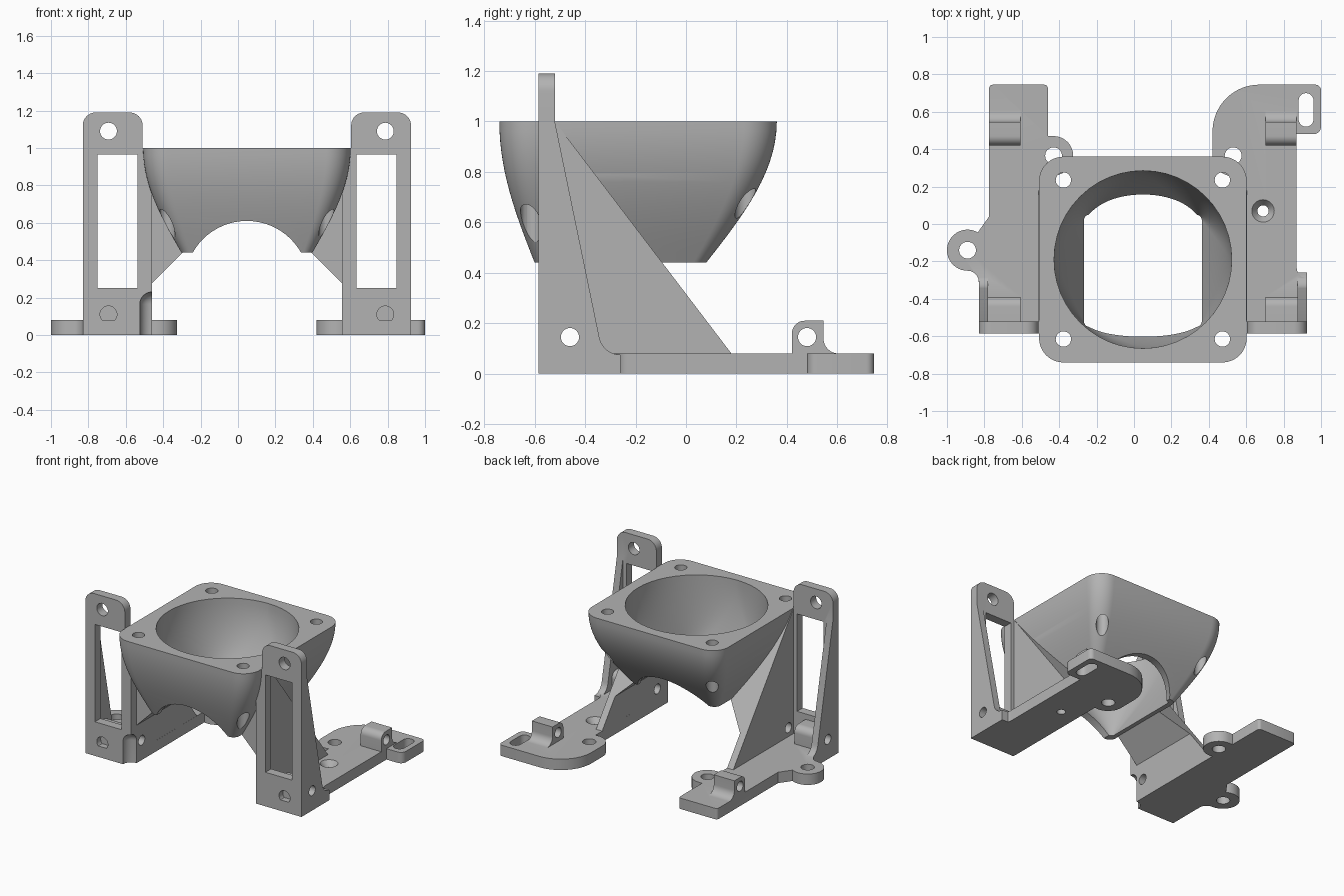
import bpy, bmesh
from math import sin, cos, pi, radians

cube = bpy.data.objects.get("Cube")
if cube:
    bpy.data.objects.remove(cube, do_unlink=True)

MID = 0.0475  # the legs mirror about this x

grey = bpy.data.materials.new("light grey")
grey.use_nodes = True
grey.diffuse_color = (0.45, 0.45, 0.45, 1)
grey.node_tree.nodes["Principled BSDF"].inputs["Base Color"].default_value = grey.diffuse_color


def make(name, rings):
    """Loft closed rings of equal length and cap both ends."""
    bm = bmesh.new()
    loops = [[bm.verts.new(p) for p in ring] for ring in rings]
    for a, b in zip(loops, loops[1:]):
        for i in range(len(a)):
            j = (i + 1) % len(a)
            bm.faces.new((a[i], a[j], b[j], b[i]))
    bm.faces.new(loops[0][::-1])
    bm.faces.new(loops[-1])
    bmesh.ops.recalc_face_normals(bm, faces=bm.faces)
    mesh = bpy.data.meshes.new(name)
    bm.to_mesh(mesh)
    bm.free()
    mesh.materials.append(grey)
    obj = bpy.data.objects.new(name, mesh)
    bpy.context.collection.objects.link(obj)
    return obj


def prism(name, pts, axis, a, b):
    """Extrude a 2D outline along an axis from a to b."""
    place = {"x": lambda p, d: (d, p[0], p[1]),
             "y": lambda p, d: (p[0], d, p[1]),
             "z": lambda p, d: (p[0], p[1], d)}[axis]
    return make(name, [[place(p, d) for p in pts] for d in (a, b)])


def arc(cx, cy, r, a0, a1, n=10):
    return [(cx + r * cos(radians(a0 + (a1 - a0) * i / n)),
             cy + r * sin(radians(a0 + (a1 - a0) * i / n))) for i in range(n + 1)]


def circle(cx, cy, r, n=32):
    return arc(cx, cy, r, 0, 360 - 360 / n, n - 1)


def rounded(cx, cy, hx, hy, r, n=12):
    pts = []
    for sx, sy, a in ((1, 1, 0), (-1, 1, 90), (-1, -1, 180), (1, -1, 270)):
        pts += arc(cx + sx * (hx - r), cy + sy * (hy - r), r, a, a + 90, n)
    return pts


def combine(obj, others, op):
    for other in others:
        mod = obj.modifiers.new("join", "BOOLEAN")
        mod.operation, mod.solver, mod.object = op, "EXACT", other
        bpy.context.view_layer.update()
        dg = bpy.context.evaluated_depsgraph_get()
        mesh = bpy.data.meshes.new_from_object(obj.evaluated_get(dg))
        obj.modifiers.clear()
        obj.data = mesh
        bpy.data.objects.remove(other, do_unlink=True)


def finish(obj):
    bpy.ops.object.select_all(action="DESELECT")
    obj.select_set(True)
    bpy.context.view_layer.objects.active = obj
    bpy.ops.object.shade_smooth_by_angle(angle=radians(30))


def mix(a, b, t):
    return a + (b - a) * t


# Square funnel body, curving in towards the bottom
BOTTOM, TOP, CY = 0.44, 1.0, -0.19


def funnel_rings(low, high, steps=14):
    rings = []
    for i in range(steps + 1):
        t = i / steps
        g = sin(t * pi / 2)
        shape = [mix(a, b, g) for a, b in zip(low, high)]
        rings.append([(x, y, mix(BOTTOM, TOP, t)) for x, y in rounded(*shape)])
    return rings


funnel = make("funnel", funnel_rings((MID, -0.26, 0.35, 0.34, 0.05), (MID, CY, 0.555, 0.55, 0.13)))

# Sloped webs that tie the funnel to the legs
webs = []
for s in (-1, 1):
    outline = [(0.52, 0.265), (0.345, 0.44), (0.435, 0.7), (0.52, 0.9)]
    front = [(MID + s * u, -0.52, z) for u, z in outline]
    back = [(x, -0.52 + 0.7 * (1 - z) / 0.92, z) for x, y, z in front]
    webs.append(make("web", [front, back]))
combine(funnel, webs, "UNION")

# Round-to-square bore, arch through front and back, corner screw holes
bore = funnel_rings((MID, -0.25, 0.315, 0.30, 0.03), (MID, CY, 0.475, 0.475, 0.4749))
bore.insert(0, [(x, y, z - 0.2) for x, y, z in bore[0]])
bore.append([(x, y, z + 0.05) for x, y, z in bore[-1]])
cuts = [make("bore", bore), prism("arch", circle(MID, 0.278, 0.332, 64), "y", -1, 0.6)]
for sx in (-1, 1):
    for sy in (-1, 1):
        cuts.append(prism("screw_hole", circle(MID + sx * 0.425, CY + sy * 0.425, 0.041), "z", 0.3, 1.1))
combine(funnel, cuts, "DIFFERENCE")
finish(funnel)

# Base plate outlines
right_plate = ([(-0.46, -0.585)] + arc(-0.43, 0.365, 0.105, -106, 90, 20) + [(-0.46, 0.47)]
               + arc(-0.48, 0.725, 0.02, 0, 90, 4) + arc(-0.755, 0.725, 0.02, 90, 180, 4)
               + [(-0.775, 0.04)] + arc(-0.89, -0.14, 0.11, 60, 270, 24)
               + arc(-0.89, -0.31, 0.06, 90, 0) + [(-0.83, -0.585)])
left_plate = ([(0.925, -0.585)] + arc(0.925, -0.235, 0.055, 270, 180)
              + [(0.87, 0.48)] + arc(0.96, 0.52, 0.04, -90, 0) + arc(0.97, 0.715, 0.03, 0, 90, 5)
              + arc(0.67, 0.495, 0.25, 90, 180, 16) + arc(0.53, 0.365, 0.11, 180, 283, 12)
              + [(0.555, -0.585)])

# Side profiles shared by both legs
inner_wall = [(-0.585, 0), (0.18, 0), (0.18, 0.08), (-0.52, 1.0), (-0.585, 1.0)]
outer_wall = ([(-0.585, 0), (-0.26, 0)] + arc(-0.26, 0.16, 0.085, 270, 190)
              + [(-0.52, 1.0), (-0.585, 1.0)])
rear_tab = ([(0.42, 0.04)] + arc(0.47, 0.16, 0.05, 180, 90) + [(0.545, 0.21)]
            + arc(0.605, 0.14, 0.06, 180, 270) + [(0.605, 0.04)])
front_tab = [(-0.54, 0.04), (-0.39, 0.04)] + arc(-0.44, 0.16, 0.05, 0, 90) + [(-0.54, 0.21)]
post = ([(0.5075, 0), (0.8775, 0)] + arc(0.8075, 1.12, 0.07, 0, 90)
        + arc(0.6275, 1.12, 0.07, 90, 180) + [(0.5575, 0.9), (0.5075, 0.9)])
window = [(0.585, 0.25), (0.80, 0.25), (0.80, 0.965), (0.585, 0.965)]

for name, s, plate in (("right_leg", -1, right_plate), ("left_leg", 1, left_plate)):
    def px(u):
        return MID + s * u

    # Front post with window and mounting holes
    leg = prism(name, [(px(u), z) for u, z in post], "y", -0.585, -0.52)
    cuts = [prism("window", [(px(u), z) for u, z in window], "y", -0.7, -0.515)]
    for z in (0.11, 1.09):
        cuts.append(prism("post_hole", circle(px(0.74), z, 0.045), "y", -0.7, -0.51))
    combine(leg, cuts, "DIFFERENCE")

    # Plate, walls and tabs
    combine(leg, [prism("base_plate", plate, "z", 0, 0.08),
                  prism("inner_wall", inner_wall, "x", px(0.5075), px(0.5575)),
                  prism("outer_wall", outer_wall, "x", px(0.8275), px(0.8775)),
                  prism("rear_tab", rear_tab, "x", px(0.655), px(0.8225)),
                  prism("front_tab", front_tab, "x", px(0.655), px(0.84))], "UNION")

    # Rod holes along x
    cuts = [prism("rod_hole", circle(y, 0.145, 0.036), "x", -1.2 if s < 0 else 0.3, -0.3 if s < 0 else 1.2)
            for y in (-0.46, 0.48)]
    # Plate holes
    if s < 0:
        cuts += [prism("ear_hole", circle(x, y, 0.045), "z", -0.1, 0.2)
                 for x, y in ((-0.89, -0.14), (-0.43, 0.365))]
        # Round-topped corner relief
        cx, cy, r = -0.46, -0.585, 0.065
        rings = [[(x, y, -0.1) for x, y in circle(cx, cy, r)]]
        for a in range(0, 90, 11):
            rings.append([(x, y, 0.165 + r * sin(radians(a)))
                          for x, y in circle(cx, cy, r * cos(radians(a)))])
        cuts.append(make("corner_relief", rings))
    else:
        cuts.append(prism("ear_hole", circle(0.53, 0.365, 0.045), "z", -0.1, 0.2))
        cuts.append(make("countersink", [[(x, y, z) for x, y in circle(0.69, 0.07, r)]
                                         for r, z in ((0.03, -0.1), (0.03, 0.04), (0.06, 0.08), (0.06, 0.1))]))
        slot = arc(0.92, 0.66, 0.04, 0, 180) + arc(0.92, 0.56, 0.04, 180, 360)
        cuts.append(prism("slot", slot, "z", -0.1, 0.2))
    combine(leg, cuts, "DIFFERENCE")
    finish(leg)
